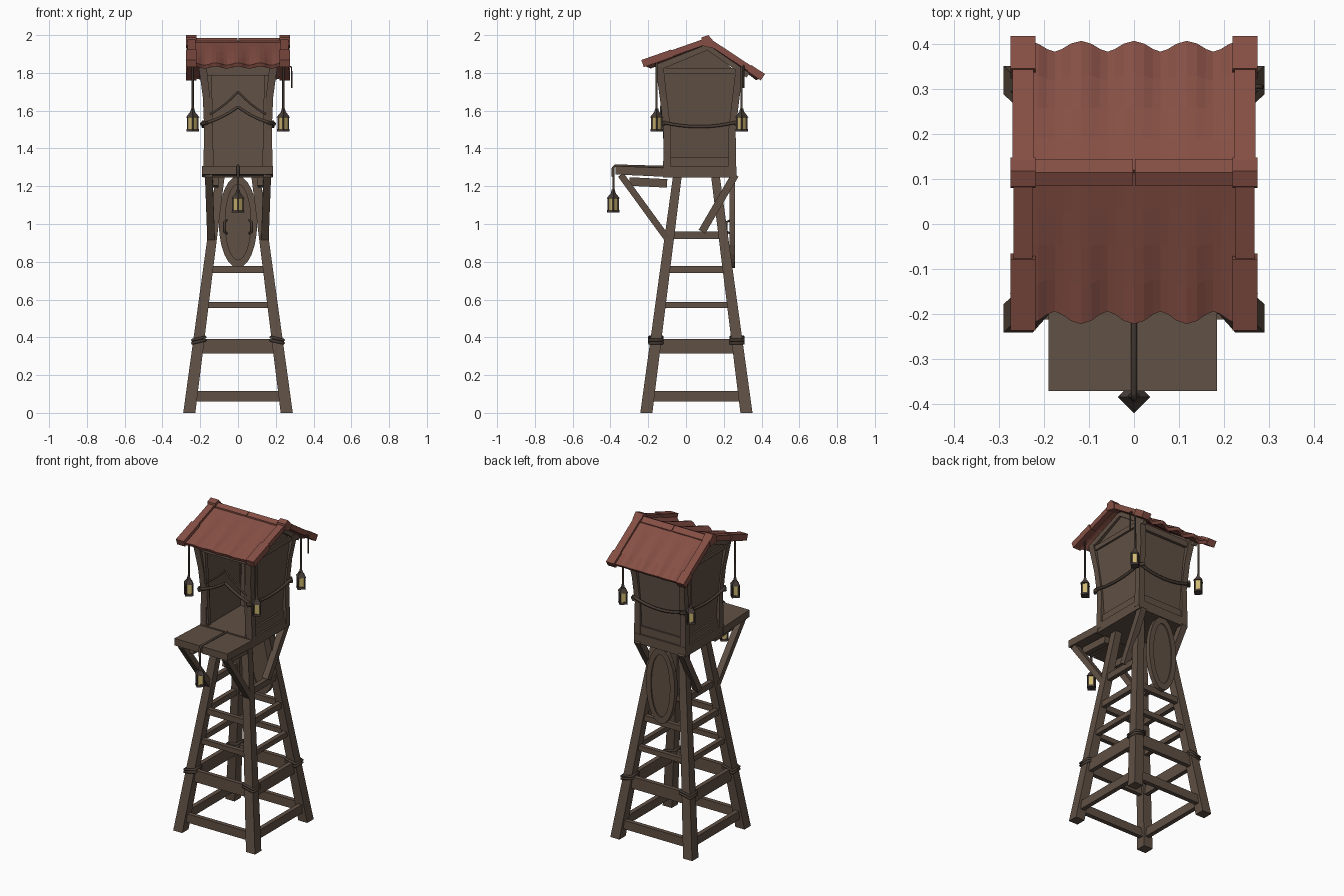
import bpy, bmesh, math
from mathutils import Vector, Matrix

if "Cube" in bpy.data.objects:
    bpy.data.objects.remove(bpy.data.objects["Cube"])


def material(name, rgb):
    m = bpy.data.materials.new(name)
    m.diffuse_color = (*rgb, 1)
    m.use_nodes = True
    m.node_tree.nodes["Principled BSDF"].inputs["Base Color"].default_value = m.diffuse_color
    return m


WOOD = material("brown wood", (0.115, 0.079, 0.058))
ROOF = material("red shingle", (0.235, 0.078, 0.058))
ROPE = material("dark rope", (0.068, 0.048, 0.036))
IRON = material("dark lantern metal", (0.06, 0.045, 0.038))
GLASS = material("yellow glass", (0.62, 0.48, 0.17))


def finish(name, bm, mat):
    bmesh.ops.recalc_face_normals(bm, faces=bm.faces)
    me = bpy.data.meshes.new(name)
    bm.to_mesh(me)
    bm.free()
    me.materials.append(mat)
    ob = bpy.data.objects.new(name, me)
    bpy.context.collection.objects.link(ob)
    return ob


def box(name, lo, hi, mat=WOOD):
    lo, hi = Vector(lo), Vector(hi)
    bm = bmesh.new()
    bmesh.ops.create_cube(bm, size=1, matrix=Matrix.Translation((lo + hi) / 2) @ Matrix.Diagonal((*(hi - lo), 1)))
    return finish(name, bm, mat)


def beam(name, a, b, w, t, mat=WOOD):
    """Box from a to b; w is the horizontal width, t the other thickness."""
    a, b = Vector(a), Vector(b)
    d = (b - a).normalized()
    s = Vector((0, 1, 0)) if abs(d.x) > 0.7 else Vector((1, 0, 0))
    n = d.cross(s).normalized()
    s = n.cross(d)
    rot = Matrix((s, n, d)).transposed().to_4x4()
    bm = bmesh.new()
    bmesh.ops.create_cube(bm, size=1, matrix=Matrix.Translation((a + b) / 2) @ rot
                          @ Matrix.Diagonal((w, t, (b - a).length, 1)))
    return finish(name, bm, mat)


def post(name, path, widths, mat=WOOD):
    """Square post lofted through horizontal sections."""
    bm = bmesh.new()
    rings = []
    for (x, y, z), w in zip(path, widths):
        h = w / 2
        rings.append([bm.verts.new((x + i * h, y + j * h, z)) for i, j in ((-1, -1), (1, -1), (1, 1), (-1, 1))])
    for r0, r1 in zip(rings, rings[1:]):
        for i in range(4):
            bm.faces.new((r0[i], r0[(i + 1) % 4], r1[(i + 1) % 4], r1[i]))
    bm.faces.new(rings[0])
    bm.faces.new(rings[-1])
    return finish(name, bm, mat)


def plate(name, pts, offset, mat=WOOD):
    """Polygon extruded by a vector."""
    bm = bmesh.new()
    f = bm.faces.new([bm.verts.new(p) for p in pts])
    ext = bmesh.ops.extrude_face_region(bm, geom=[f], use_keep_orig=True)["geom"]
    bmesh.ops.translate(bm, vec=offset, verts=[v for v in ext if isinstance(v, bmesh.types.BMVert)])
    return finish(name, bm, mat)


def tube(name, pts, r, mat=ROPE, cyclic=False):
    cu = bpy.data.curves.new(name, "CURVE")
    cu.dimensions = "3D"
    cu.bevel_depth, cu.bevel_resolution, cu.use_fill_caps = r, 1, True
    sp = cu.splines.new("POLY")
    sp.points.add(len(pts) - 1)
    for p, co in zip(sp.points, pts):
        p.co = (*co, 1)
    sp.use_cyclic_u = cyclic
    tmp = bpy.data.objects.new(name + "_curve", cu)
    me = bpy.data.meshes.new_from_object(tmp)
    bpy.data.objects.remove(tmp)
    me.materials.clear()
    me.materials.append(mat)
    ob = bpy.data.objects.new(name, me)
    bpy.context.collection.objects.link(ob)


def frustum(name, c, r1, r2, z0, z1, mat):
    bm = bmesh.new()
    bmesh.ops.create_cone(bm, cap_ends=True, segments=4, radius1=r1, radius2=r2, depth=z1 - z0,
                          matrix=Matrix.Translation((c[0], c[1], (z0 + z1) / 2)))
    return finish(name, bm, mat)


def lantern(x, y, z, top):
    c = (x, y)
    frustum("lantern_base", c, .034, .032, z, z + .014, IRON)
    frustum("lantern_glass", c, .026, .026, z + .014, z + .076, GLASS)
    for i, j in ((1, 0), (-1, 0), (0, 1), (0, -1)):
        post("lantern_bar", [(x + i * .027, y + j * .027, z + h) for h in (.01, .08)], (.007, .007), IRON)
    frustum("lantern_cap", c, .036, .016, z + .074, z + .1, IRON)
    frustum("lantern_knob", c, .014, .008, z + .1, z + .122, IRON)
    tube("lantern_rope", [(x, y, z + .115), (x, y, top)], .006)


# Splayed legs with rope bindings
CY = .055
def leg(sx, sy, z):
    return Vector((sx * (.258 - .131 * z), CY + sy * (.265 - .131 * z), z))


for sx in (-1, 1):
    for sy in (-1, 1):
        post("leg", [leg(sx, sy, 0), leg(sx, sy, 1.27)], (.064, .046))
        c = leg(sx, sy, .385)
        for dz in (-.008, .008):
            tube("leg_binding", [c + Vector((i * .035, j * .035, dz + i * sx * -.008))
                                 for i, j in ((-1, -1), (1, -1), (1, 1), (-1, 1))], .008, ROPE, True)

# Rungs on all four sides, the top level on the left and right only
for z0, z1 in ((.06, .115), (.315, .39), (.555, .587), (.74, .777), (.92, .96)):
    z = (z0 + z1) / 2
    for s in (-1, 1):
        beam("side_rung", leg(s, -1, z), leg(s, 1, z), .028, z1 - z0)
        if z < .9:
            beam("cross_rung", leg(-1, s, z), leg(1, s, z), .028, z1 - z0)

# Cabin floor, front platform and its supports
box("cabin_floor", (-.182, -.122, 1.245), (.182, .267, 1.305))
for x0, x1 in ((-.19, -.004), (.004, .185)):
    plate("platform_plank", [(x0, -.372, 1.262), (x0, -.11, 1.25), (x0, -.11, 1.297), (x0, -.372, 1.307)],
          (x1 - x0, 0, 0))
for s in (-1, 1):
    beam("platform_joist", (s * .12, -.3, 1.225), (s * .12, -.1, 1.215), .035, .045)
    beam("platform_brace", (s * .142, -.09, .91), (s * .155, -.345, 1.26), .04, .035)
    beam("cabin_brace", (s * .142, .085, .96), (s * .155, .26, 1.26), .04, .04)


# Cabin walls, open to the front
def wx(z):
    return .155 + .055 * (z - 1.27)


for s in (-1, 1):
    plate("side_wall", [(s * wx(z), y, z) for y, z in
                        ((-.09, 1.27), (.235, 1.27), (.27, 1.8), (.11, 1.945), (-.12, 1.84))], (-s * .02, 0, 0))
    for y0, y1, y2 in ((-.1, -.1, -.14), (.244, .244, .285)):
        post("corner_post", [(s * .163, y0, 1.27), (s * .16, y1, 1.5), (s * .167, (y1 + y2) / 2, 1.67),
                             (s * .187, y2, 1.83)], (.042, .038, .038, .042))
    beam("side_lower_trim", (s * .16, -.1, 1.325), (s * .16, .245, 1.325), .022, .06)
    beam("side_upper_trim", (s * .185, -.13, 1.81), (s * .185, .28, 1.81), .022, .03)
    beam("gable_rafter", (s * .192, -.16, 1.825), (s * .192, .115, 1.94), .025, .035)
    beam("gable_rafter", (s * .192, .115, 1.94), (s * .192, .33, 1.79), .025, .035)
    beam("door_jamb", (s * .14, -.1, 1.29), (s * .15, -.125, 1.8), .022, .025)
plate("back_wall", [(-wx(1.27), .24, 1.27), (wx(1.27), .24, 1.27), (wx(1.82), .275, 1.82), (-wx(1.82), .275, 1.82)],
      (0, -.02, 0))
box("back_lower_trim", (-.16, .235, 1.295), (.16, .256, 1.355))
box("back_upper_trim", (-.185, .265, 1.77), (.185, .29, 1.81))
box("door_lintel", (-.18, -.145, 1.785), (.18, -.115, 1.835))

# Wavy roof slopes
RY, RZ = .115, 1.962
for name, ey, ez in (("front_roof_slope", -.205, 1.838), ("back_roof_slope", .39, 1.775)):
    bm = bmesh.new()
    nx, ny = 24, 4
    rows = []
    for j in range(ny + 1):
        v = j / ny
        row = []
        for i in range(nx + 1):
            x = -.235 + .47 * i / nx
            w = math.cos(2 * math.pi * x / .118)
            y = RY + (ey - RY) * v * (1 + .045 * w * v)
            row.append(bm.verts.new((x, y, RZ + (ez - RZ) * v + .006 * w * v)))
        rows.append(row)
    for r0, r1 in zip(rows, rows[1:]):
        for i in range(nx):
            bm.faces.new((r0[i], r0[i + 1], r1[i + 1], r1[i]))
    ob = finish(name, bm, ROOF)
    mod = ob.modifiers.new("thickness", "SOLIDIFY")
    mod.thickness, mod.offset = .02, 0

# Roof edge boards and ridge
def front_z(y): return RZ + .008 + (y - RY) * .35
def back_z(y): return RZ + .008 - (y - RY) * .66


for s in (-1, 1):
    x = s * .247
    for y0, y1, w, f in ((.1, -.08, .042, front_z), (-.072, -.23, .055, front_z),
                         (.13, .34, .046, back_z), (.335, .407, .056, back_z)):
        beam("roof_edge_board", (x, y0, f(y0)), (x, y1, f(y1)), w, .04 if w > .05 else .032, ROOF)
    plate("ridge_end_cap", [(x - .028, .08, 1.945), (x - .028, .145, 1.93), (x - .028, .148, 1.965),
                            (x - .028, .118, 2.0), (x - .028, .083, 1.988)], (.056, 0, 0), ROOF)
    plate("ridge_board", [(s * .24, .085, 1.95), (s * .24, .118, 1.962), (s * .24, .143, 1.945),
                          (s * .24, .145, 1.96), (s * .24, .115, 1.984), (s * .24, .085, 1.97)],
          (-s * .238, 0, 0), ROOF)
tube("roof_hook", [(.262, .305, 1.84), (.283, .305, 1.83), (.285, .305, 1.72)], .005)

# Oval shield on the back, with raised rim, and handles on its inner side
def oval(rx, rz, y):
    return [(rx * math.cos(a), y, 1.01 + rz * math.sin(a)) for a in (i * math.tau / 24 for i in range(24))]


plate("shield_board", oval(.095, .235, .238), (0, .014, 0))
bm = bmesh.new()
loops = [[bm.verts.new(p) for p in oval(*q)] for q in
         ((.102, .243, .23), (.102, .243, .26), (.068, .2, .26), (.068, .2, .23))]
for k in range(4):
    a, b = loops[k], loops[(k + 1) % 4]
    for i in range(24):
        bm.faces.new((a[i], a[(i + 1) % 24], b[(i + 1) % 24], b[i]))
finish("shield_rim", bm, WOOD)
for s in (-1, 1):
    tube("shield_handle", [(s * .06, .235, .95), (s * .072, .215, .96), (s * .072, .215, 1.01), (s * .06, .235, 1.02)],
         .006)

# Rope garlands around the cabin
def sag(a, b, depth):
    a, b = Vector(a), Vector(b)
    return [a.lerp(b, i / 8) - Vector((0, 0, depth * 4 * (i / 8) * (1 - i / 8))) for i in range(9)]


for s in (-1, 1):
    tube("side_garland", sag((s * .185, -.13, 1.54), (s * .185, .27, 1.54), .025), .009)
    tube("front_garland", sag((s * .19, -.125, 1.53), (0, -.13, 1.62), .012), .009)
    tube("front_upper_garland", sag((s * .15, -.125, 1.58), (0, -.13, 1.7), .01), .006)
    for y in (-.125, .27):
        tube("garland_knot", [(s * .165, y - .028, 1.535), (s * .192, y, 1.53), (s * .165, y + .028, 1.535)], .01)
tube("back_garland", sag((-.19, .272, 1.54), (.19, .272, 1.54), .035), .009)

# Hanging lanterns
for s in (-1, 1):
    lantern(s * .24, -.155, 1.49, 1.86)
    lantern(s * .24, .295, 1.49, 1.84)
lantern(0, -.385, 1.06, 1.3)
tube("platform_rope", [(0, -.11, 1.302), (0, -.375, 1.31), (0, -.388, 1.295), (0, -.387, 1.25)], .007)
